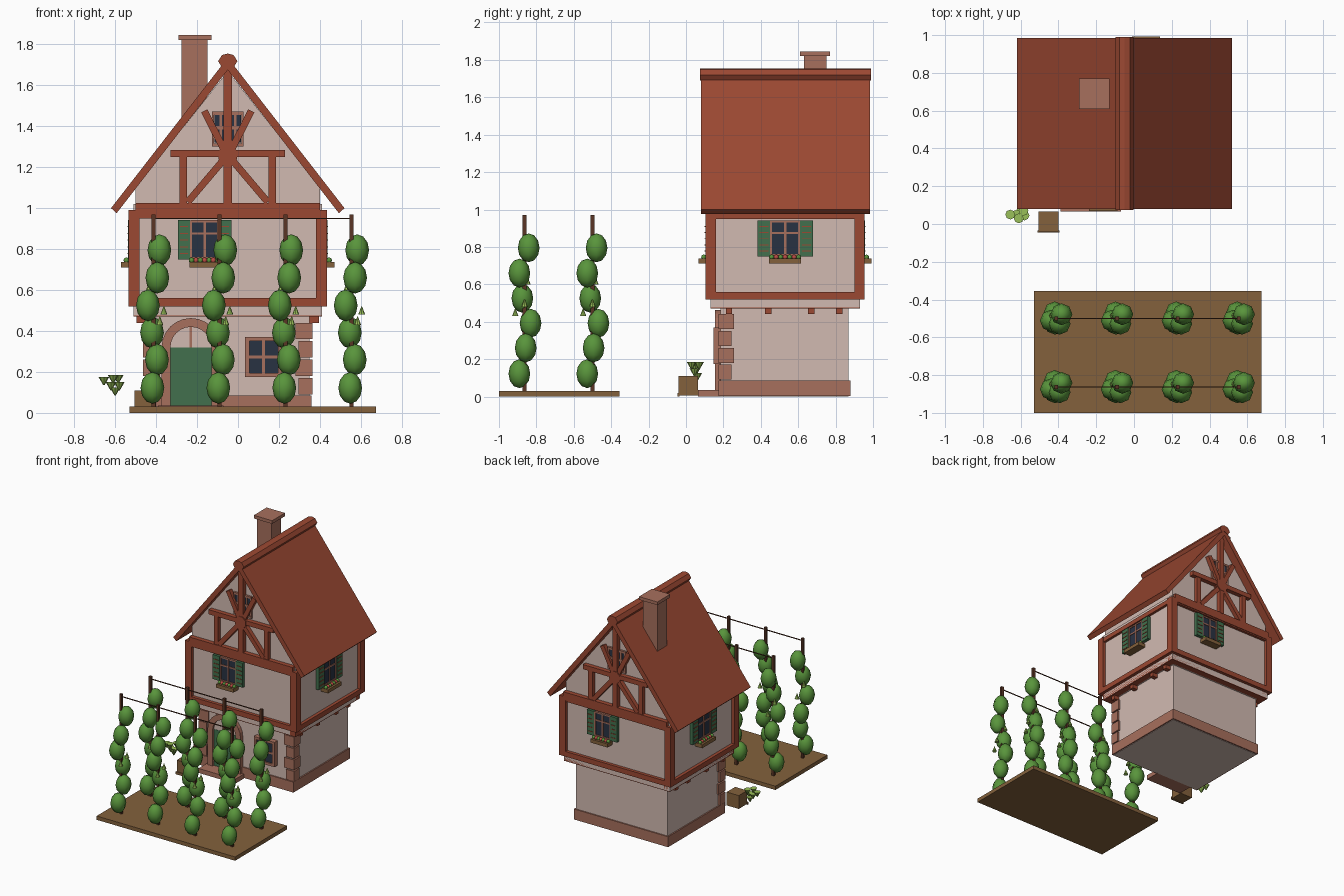
import bpy, bmesh
from math import pi, cos, sin, atan2, hypot
from mathutils import Matrix, Vector

if "Cube" in bpy.data.objects:
    bpy.data.objects.remove(bpy.data.objects["Cube"])


def colour(name, r, g, b):
    m = bpy.data.materials.new(name)
    m.use_nodes = True
    m.diffuse_color = (r, g, b, 1)
    m.node_tree.nodes["Principled BSDF"].inputs["Base Color"].default_value = (r, g, b, 1)
    return m


RED = colour("red_brown", .33, .065, .032)
PLASTER = colour("plaster", .64, .49, .44)
STONE = colour("pink_stone", .39, .16, .11)
GREEN = colour("green_paint", .055, .16, .075)
LEAF = colour("leaf_green", .10, .30, .045)
LIGHT = colour("light_green", .32, .53, .10)
GLASS = colour("dark_glass", .022, .032, .055)
SOIL = colour("soil_brown", .23, .12, .045)
WOOD = colour("dark_wood", .10, .035, .018)
FLOWER = colour("flower_red", .50, .07, .06)

I = Matrix.Identity(4)
CX, CY = -.05, .53


class Part:
    """Collects simple solids into one mesh object."""

    def __init__(self, name, mat):
        self.name, self.mat, self.bm = name, mat, bmesh.new()

    def box(self, x0, x1, y0, y1, z0, z1, frame=I):
        mid = Matrix.Translation(((x0 + x1) / 2, (y0 + y1) / 2, (z0 + z1) / 2))
        size = Matrix.Diagonal((x1 - x0, y1 - y0, z1 - z0, 1))
        bmesh.ops.create_cube(self.bm, size=1, matrix=frame @ mid @ size)
        return self

    def beam(self, a, b, width, y0, y1, frame=I):
        """Timber between two (x, z) points in the facing plane."""
        dx, dz = b[0] - a[0], b[1] - a[1]
        turn = Matrix.Translation((a[0], 0, a[1])) @ Matrix.Rotation(-atan2(dz, dx), 4, 'Y')
        return self.box(0, hypot(dx, dz), y0, y1, -width / 2, width / 2, frame @ turn)

    def prism(self, points, y0, y1, frame=I):
        """Extrude an (x, z) outline along y."""
        face = self.bm.faces.new([self.bm.verts.new(frame @ Vector((x, y0, z))) for x, z in points])
        out = bmesh.ops.extrude_face_region(self.bm, geom=[face])["geom"]
        verts = [v for v in out if isinstance(v, bmesh.types.BMVert)]
        bmesh.ops.translate(self.bm, verts=verts, vec=frame.to_3x3() @ Vector((0, y1 - y0, 0)))
        return self

    def ball(self, x, y, z, r, rz, frame=I):
        m = frame @ Matrix.Translation((x, y, z)) @ Matrix.Diagonal((r, r, rz, 1))
        bmesh.ops.create_uvsphere(self.bm, u_segments=8, v_segments=6, radius=1, matrix=m)
        return self

    def cone(self, x, y, z, r_low, r_top, h):
        bmesh.ops.create_cone(self.bm, cap_ends=True, segments=8, radius1=r_low, radius2=r_top,
                              depth=h, matrix=Matrix.Translation((x, y, z)))
        return self

    def done(self, smooth=False):
        bmesh.ops.recalc_face_normals(self.bm, faces=self.bm.faces[:])
        me = bpy.data.meshes.new(self.name)
        for f in self.bm.faces:
            f.smooth = smooth
        self.bm.to_mesh(me)
        self.bm.free()
        me.materials.append(self.mat)
        ob = bpy.data.objects.new(self.name, me)
        bpy.context.collection.objects.link(ob)
        return ob


def facing(x, y, turn):
    """Local frame: x across, -y outwards, z up."""
    return Matrix.Translation((x, y, 0)) @ Matrix.Rotation(turn, 4, 'Z')


# Ground floor, plinth and corner stones
Part("ground_floor_wall", PLASTER).box(-.45, .35, .185, .87, 0, .47).done()
Part("plinth", STONE).box(-.46, .36, .175, .88, .003, .085).done()
Part("door_step", STONE).box(-.39, -.07, .065, .19, 0, .035).done()
stones = Part("corner_stones", STONE)
for i in range(4):
    z, long = .09 + i * .09, .08 if i % 2 else .065
    stones.box(.36 - long, .365, .175, .185 + long * .9, z, z + .08)
    stones.box(-.465, -.46 + long, .175, .185 + long * .9, z, z + .08)
stones.done()

# Arched door
arc = [(cos(i * pi / 12), sin(i * pi / 12)) for i in range(13)]
DX, DZ = -.23, .32
Part("door", GREEN).box(DX - .1, DX + .1, .17, .19, .035, DZ).done()
Part("door_fanlight", PLASTER).prism([(DX + .1 * c, DZ + .1 * s) for c, s in arc], .172, .19).done()
arch = Part("door_arch", STONE)
arch.prism([(DX + .143 * c, DZ + .143 * s) for c, s in arc]
           + [(DX + .1 * c, DZ + .1 * s) for c, s in reversed(arc)], .155, .19)
for s in (-1, 1):
    arch.box(DX + s * .1215 - .0215, DX + s * .1215 + .0215, .155, .19, .03, DZ)
arch.box(DX - .006, DX + .006, .166, .18, DZ, DZ + .1)
arch.done()

# Ground floor window
Part("lower_window_glass", GLASS).box(.05, .2, .155, .185, .19, .355).done()
frame = Part("lower_window_frame", STONE)
for x in (.035, .195):
    frame.box(x, x + .02, .147, .19, .175, .37)
for z in (.175, .35):
    frame.box(.035, .215, .146, .19, z, z + .02)
frame.box(.118, .132, .15, .18, .18, .36).box(.04, .21, .151, .18, .266, .28).done()

# Upper floor walls and timber frame
Part("upper_floor_wall", PLASTER).box(-.51, .41, .13, .93, .475, 1.02).done()
timber = Part("upper_floor_timber", RED)
for x in (-.535, .38):
    for y in (.105, .9):
        timber.box(x, x + .055, y, y + .055, .525, .99)
for z0, z1, e in ((.47, .52, -.025), (.52, .56, 0), (.95, .985, -.005)):
    x0, x1, y0, y1 = -.535 - e, .435 + e, .105 - e, .955 + e
    for y in (y0, y1 - .05):
        timber.box(x0, x1, y, y + .05, z0, z1)
    for x in (x0, x1 - .05):
        timber.box(x, x + .05, y0, y1, z0, z1)
for y in (.105, .905):
    timber.box(-.5, .4, y, y + .05, .96, 1.025)
timber.done()
joists = Part("joist_ends", RED)
for y in (.23, .44, .67, .82):
    joists.box(-.495, .395, y - .017, y + .017, .44, .475)
joists.done()

# Gables with their timbers and small windows
gable = Part("gable_wall", PLASTER)
gable.prism([(-.5, 1), (.4, 1), (.4, 1.1), (CX, 1.67), (-.5, 1.1)], .14, .92).done()
for side, turn in (("front", 0), ("back", pi)):
    f = facing(CX, CY, turn)
    t = Part(side + "_gable_timber", RED)
    t.beam((-.28, 1.267), (.28, 1.267), .036, -.425, -.38, f)
    t.box(-.02, .02, -.427, -.38, 1.02, 1.7, f)
    for s in (-1, 1):
        t.beam((s * .218, 1.02), (s * .218, 1.26), .036, -.42, -.38, f)
        t.beam((0, 1.25), (s * .115, 1.475), .034, -.423, -.38, f)
        t.beam((0, 1.26), (s * .195, 1.03), .034, -.423, -.38, f)
    t.prism([(.05 * cos(i * pi / 4 + pi / 8), 1.26 + .05 * sin(i * pi / 4 + pi / 8)) for i in range(8)],
            -.43, -.38, f).done()
    Part(side + "_gable_glass", GLASS).box(-.065, .065, -.4, -.38, 1.32, 1.455, f).done()
    w = Part(side + "_gable_window_frame", STONE)
    for z in (1.3, 1.385, 1.455):
        w.box(-.078, .078, -.406, -.38, z, z + .016, f)
    for x in (-.078, -.04, .03, .066):
        w.box(x, x + .012, -.405, -.38, 1.31, 1.46, f)
    w.done()

# Roof slabs, ridge and chimney
roof = Part("roof", RED)
for s in (-1, 1):
    roof.prism([(CX, 1.735), (CX + s * .57, 1.0), (CX + s * .543, .975), (CX, 1.675)], .08, .985)
roof.done()
ridge = Part("ridge_cap", RED)
for s in (-1, 1):
    ridge.prism([(CX, 1.755), (CX + s * .028, 1.748), (CX + s * .047, 1.718),
                 (CX + s * .03, 1.69), (CX, 1.705)], .075, .99)
ridge.done()
Part("chimney", STONE).box(-.275, -.15, .63, .75, 1.35, 1.825).done()
Part("chimney_cap", STONE).box(-.29, -.13, .61, .77, 1.82, 1.845).done()

# Shuttered windows with flower boxes on all four sides
for side, x, y, turn, k in (("front", -.163, .13, 0, .88), ("right", .41, .53, pi / 2, 1),
                            ("back", .063, .93, pi, .88), ("left", -.51, .53, -pi / 2, 1)):
    f = facing(x, y, turn)
    Part(side + "_window_glass", GLASS).box(-.075 * k, .075 * k, -.015, .01, .755, .935, f).done()
    bars = Part(side + "_window_frame", STONE)
    for u in (-.076, 0, .076):
        bars.box(u * k - .006, u * k + .006, -.021, .01, .75, .94, f)
    for z in (.75, .87, .93):
        bars.box(-.076 * k, .076 * k, -.02, .01, z, z + .011, f)
    bars.done()
    shutters = Part(side + "_shutters", GREEN)
    slats = Part(side + "_shutter_slats", RED)
    for s in (-1, 1):
        u0, u1 = sorted((s * .08 * k, s * .148 * k))
        shutters.box(u0, u1, -.026, .01, .75, .942, f)
        for i in range(5):
            slats.box(u0 + .01, u1 - .01, -.03, 0, .775 + i * .033, .78 + i * .033, f)
    shutters.done()
    slats.done()
    Part(side + "_flower_box", SOIL).box(-.085 * k, .085 * k, -.062, 0, .71, .738, f).done()
    plants = Part(side + "_box_leaves", LEAF)
    blooms = Part(side + "_box_flowers", FLOWER)
    for i in range(7):
        u = (i - 3) * .024 * k
        (blooms if i % 2 else plants).ball(u, -.035, .745, .014, .014, f)
    plants.done(True)
    blooms.done(True)

# Crate and hanging grapes beside the door
Part("crate", SOIL).box(-.505, -.4, -.04, .065, .005, .11).box(-.51, -.395, -.046, -.035, 0, .02).done()
grapes = Part("grape_bunch", LIGHT)
for x, y, z in ((-.655, .05, .155), (-.61, .03, .165), (-.585, .07, .165), (-.62, .05, .13),
                (-.58, .045, .13), (-.6, .06, .105)):
    grapes.cone(x, y, z, .003, .026, .04)
grapes.done()

# Vineyard bed with posts, wires and vines
Part("vine_bed", SOIL).box(-.53, .675, -1, -.355, 0, .03).done()
posts, wires = Part("vine_posts", WOOD), Part("vine_wires", WOOD)
vines, buds = Part("vine_leaves", LEAF), Part("vine_grapes", LIGHT)
clumps = ((.028, .022, .795), (.018, -.028, .66), (-.028, -.012, .525),
          (-.008, .032, .392), (.016, .006, .26), (-.006, -.028, .122))
for y in (-.863, -.5):
    wires.box(-.41, .555, y - .003, y + .003, .947, .953)
    for i in range(4):
        x = -.412 + i * .322
        posts.box(x - .01, x + .01, y - .01, y + .01, .02, .97)
        for dx, dy, z in clumps:
            vines.ball(x + dx, y + dy, z, .058, .077)
        for dx, dy, z in ((.05, 0, .5), (-.02, .015, .62), (.03, -.05, .45)):
            buds.cone(x + dx, y + dy, z, .017, .002, .04)
posts.done()
wires.done()
vines.done(True)
buds.done()
